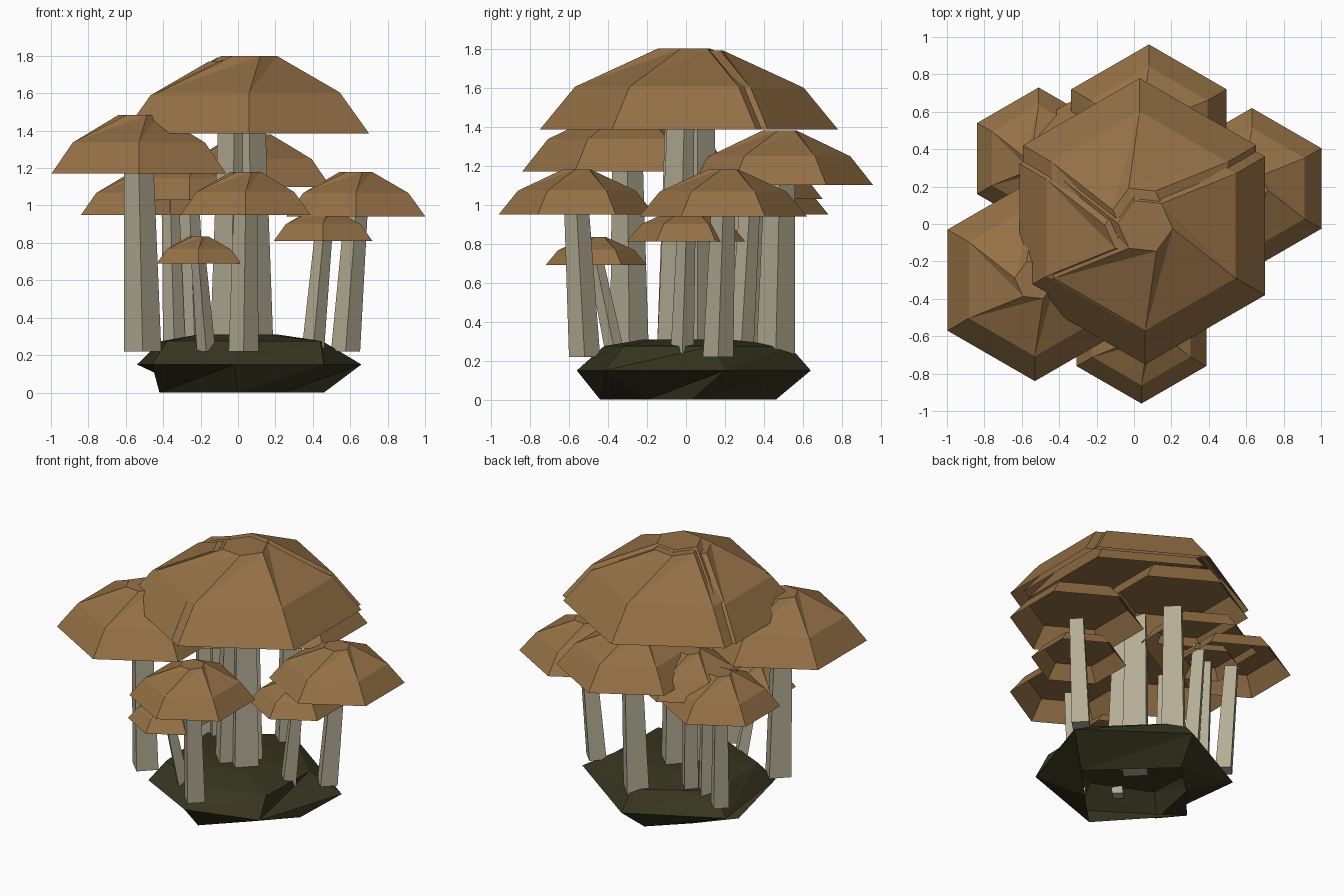
import bpy
import bmesh
from math import cos, sin, radians, tau

if "Cube" in bpy.data.objects:
    bpy.data.objects.remove(bpy.data.objects["Cube"], do_unlink=True)


def make_material(name, rgb):
    mat = bpy.data.materials.new(name)
    mat.use_nodes = True
    colour = (*rgb, 1)
    mat.diffuse_color = colour
    shader = next(n for n in mat.node_tree.nodes if n.type == 'BSDF_PRINCIPLED')
    shader.inputs["Base Color"].default_value = colour
    shader.inputs["Roughness"].default_value = 0.9
    return mat


CAP = make_material("cap brown", (0.30, 0.165, 0.061))
STEM = make_material("stem beige", (0.46, 0.42, 0.30))
ROCK = make_material("dark moss", (0.038, 0.036, 0.014))


def ring(centre, radius, z, sides=6, turn=0):
    """Points of a regular polygon at one height."""
    return [(centre[0] + radius * cos(turn + tau * i / sides),
             centre[1] + radius * sin(turn + tau * i / sides), z)
            for i in range(sides)]


def outline(points, z):
    """Points of an irregular polygon at one height."""
    return [(x, y, z) for x, y in points]


def loft(name, rings, material, floor=None):
    """Skin a stack of rings, close the top, and close one ring as a floor."""
    bm = bmesh.new()
    loops = [[bm.verts.new(p) for p in points] for points in rings]
    for low, high in zip(loops, loops[1:]):
        for i in range(len(low)):
            j = (i + 1) % len(low)
            bm.faces.new((low[i], low[j], high[j]))
            bm.faces.new((low[i], high[j], high[i]))
    bm.faces.new(loops[-1])
    if floor is not None:
        bm.faces.new(loops[floor][::-1])
    bmesh.ops.dissolve_limit(bm, angle_limit=radians(1), verts=bm.verts[:],
                             edges=bm.edges[:])
    mesh = bpy.data.meshes.new(name)
    bm.to_mesh(mesh)
    bm.free()
    mesh.materials.append(material)
    obj = bpy.data.objects.new(name, mesh)
    bpy.context.collection.objects.link(obj)


def mushroom(name, centre, radius, low, high, foot, stem_radius):
    """Hexagonal two-tier cap, recessed below, on a tapered square stem."""
    turn = radians(30)
    middle = low + 0.53 * (high - low)
    loft(name + "_cap", [
        ring(centre, radius, low, turn=turn),
        ring(centre, radius * 0.755, middle, turn=turn),
        ring(centre, radius * 0.2, high, turn=turn + radians(24)),
    ], CAP, floor=1)
    loft(name + "_stem", [
        ring(foot, stem_radius, 0.22, sides=4),
        ring(centre, stem_radius * 0.8, low + 0.01, sides=4),
    ], STEM, floor=0)


# Three nearly coincident tall mushrooms in the middle
mushroom("main_front", (0.06, -0.01), 0.74, 1.385, 1.80, (0.08, -0.04), 0.11)
mushroom("main_back", (0.03, 0.06), 0.72, 1.385, 1.79, (0.04, 0.06), 0.11)
mushroom("main_side", (-0.02, -0.02), 0.685, 1.385, 1.77, (-0.04, -0.04), 0.11)

# Surrounding mushrooms
mushroom("tall_left", (-0.53, -0.30), 0.54, 1.17, 1.485, (-0.51, -0.29), 0.10)
mushroom("tall_back", (0.08, 0.48), 0.48, 1.10, 1.38, (0.06, 0.46), 0.10)
mushroom("right_outer", (0.63, 0.19), 0.43, 0.94, 1.18, (0.575, 0.165), 0.078)
mushroom("front", (0.04, -0.56), 0.40, 0.95, 1.18, (0.03, -0.52), 0.08)
mushroom("back_left", (-0.51, 0.35), 0.38, 0.95, 1.17, (-0.48, 0.31), 0.07)
mushroom("inner_left", (-0.26, 0.33), 0.37, 1.03, 1.25, (-0.23, 0.28), 0.065)
mushroom("inner_small", (-0.36, 0.28), 0.22, 0.96, 1.09, (-0.34, 0.26), 0.06)
mushroom("right_small", (0.455, 0), 0.305, 0.81, 0.98, (0.40, -0.02), 0.06)
mushroom("front_small", (-0.21, -0.46), 0.26, 0.69, 0.835, (-0.17, -0.36), 0.05)

# Faceted rock base, hollow underneath
loft("rock_base", [
    outline([(0.46, 0.03), (0, 0.46), (-0.22, 0.25),
             (-0.42, 0.02), (0, -0.44), (0.24, -0.2)], 0),
    outline([(0.66, 0.20), (0.05, 0.64), (-0.54, 0.33),
             (-0.46, -0.33), (-0.02, -0.56), (0.46, -0.42)], 0.15),
    outline([(0.45, 0.14), (0.05, 0.53), (-0.41, 0.25),
             (-0.38, -0.25), (0, -0.42), (0.44, -0.32)], 0.275),
    ring((0, 0), 0.22, 0.31, turn=radians(15)),
], ROCK)
